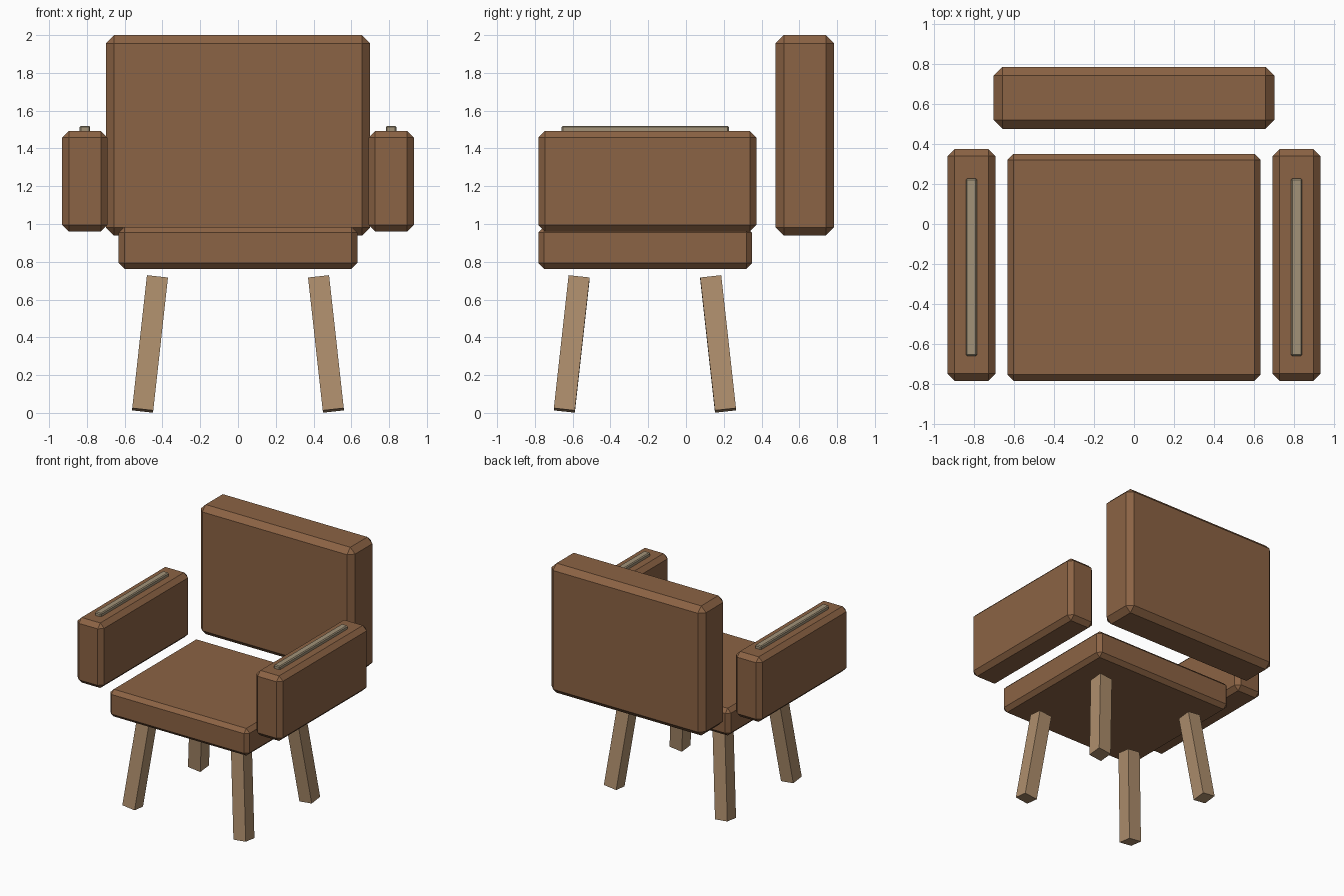
import bpy, bmesh
from mathutils import Vector

if "Cube" in bpy.data.objects:
    bpy.data.objects.remove(bpy.data.objects["Cube"])


def material(name, rgb):
    m = bpy.data.materials.new(name)
    m.diffuse_color = (*rgb, 1)
    m.use_nodes = True
    m.node_tree.nodes["Principled BSDF"].inputs["Base Color"].default_value = m.diffuse_color
    return m


leather = material("brown_leather", (0.26, 0.125, 0.058))
wood = material("pale_wood", (0.42, 0.27, 0.15))
trim = material("trim", (0.36, 0.29, 0.19))


def box(name, lo, hi, mat, bevel=0.0, rotation=(0, 0, 0)):
    """Box between two corners, with optional single-segment chamfers."""
    lo, hi = Vector(lo), Vector(hi)
    mesh = bpy.data.meshes.new(name)
    bm = bmesh.new()
    bmesh.ops.create_cube(bm, size=1)
    bmesh.ops.scale(bm, vec=hi - lo, verts=bm.verts)
    if bevel:
        bmesh.ops.bevel(bm, geom=bm.edges[:], offset=bevel, segments=1,
                        affect='EDGES', profile=0.5)
    bm.to_mesh(mesh)
    bm.free()
    mesh.materials.append(mat)
    ob = bpy.data.objects.new(name, mesh)
    ob.location = (lo + hi) / 2
    ob.rotation_euler = rotation
    bpy.context.collection.objects.link(ob)
    return ob


# Cushions
box("seat", (-0.632, -0.782, 0.762), (0.632, 0.350, 0.985), leather, 0.031)
box("backrest", (-0.70, 0.474, 0.938), (0.70, 0.784, 2.0), leather, 0.044)

for side, s in (("left", -1), ("right", 1)):
    # Armrest and its inlaid top strip
    x = s * 0.811
    box(side + "_armrest", (x - 0.12, -0.782, 0.96), (x + 0.12, 0.373, 1.493),
        leather, 0.035)
    box(side + "_armrest_strip", (x - 0.028, -0.658, 1.465), (x + 0.028, 0.227, 1.52),
        trim, 0.007)
    # Splayed square legs
    for end, y, e in (("front", -0.605, -1), ("back", 0.17, 1)):
        c, tilt = Vector((s * 0.466, y, 0.365)), 0.11
        half = Vector((0.056, 0.056, 0.356))
        box(f"{end}_{side}_leg", c - half, c + half, wood,
            rotation=(e * tilt, -s * tilt, 0))
